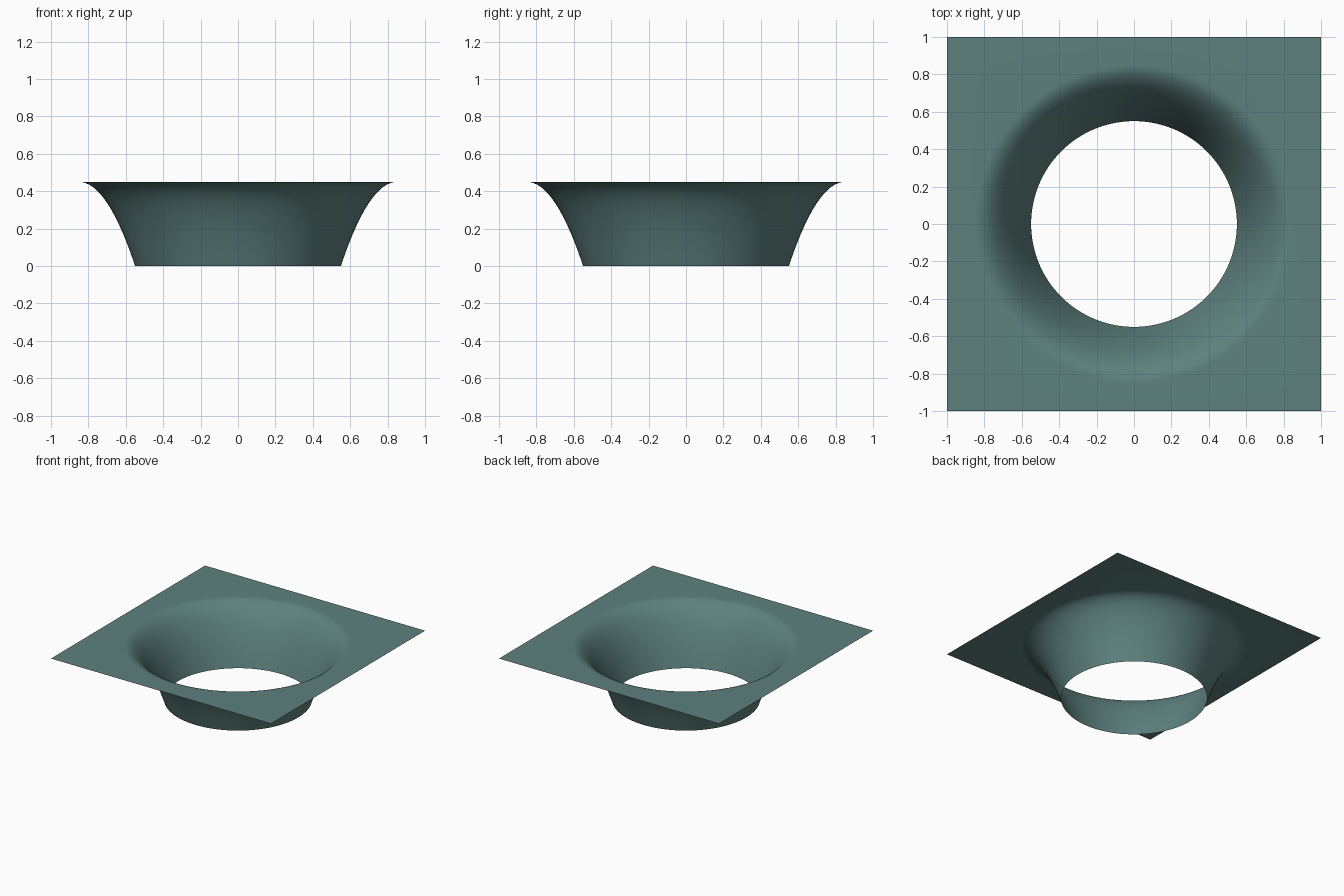
import bpy, bmesh, math

if "Cube" in bpy.data.objects:
    bpy.data.objects.remove(bpy.data.objects["Cube"])

SEGMENTS = 128      # divisible by 8 so the square corners are hit exactly
STEPS = 24
R_HOLE, R_RIM, HEIGHT = 0.55, 0.85, 0.45

bm = bmesh.new()


def ring(radius_at, z):
    """One loop of vertices, radius given as a function of angle."""
    verts = []
    for i in range(SEGMENTS):
        a = 2 * math.pi * i / SEGMENTS
        r = radius_at(a)
        verts.append(bm.verts.new((r * math.cos(a), r * math.sin(a), z)))
    return verts


# flared throat: parabola that meets the flat sheet tangentially
rings = []
for k in range(STEPS + 1):
    t = k / STEPS
    r = R_HOLE + (R_RIM - R_HOLE) * t
    rings.append(ring(lambda a, r=r: r, HEIGHT * (2 * t - t * t)))

# square outer edge of the sheet
rings.append(ring(lambda a: 1 / max(abs(math.cos(a)), abs(math.sin(a))), HEIGHT))

# skin between neighbouring loops, facing up
for inner, outer in zip(rings, rings[1:]):
    for i in range(SEGMENTS):
        j = (i + 1) % SEGMENTS
        face = bm.faces.new((inner[i], outer[i], outer[j], inner[j]))
        face.smooth = True

mesh = bpy.data.meshes.new("flared_sheet")
bm.to_mesh(mesh)
bm.free()

# single muted teal colour
mat = bpy.data.materials.new("muted teal")
mat.diffuse_color = (0.11, 0.22, 0.21, 1)
mat.use_nodes = True
mat.node_tree.nodes["Principled BSDF"].inputs["Base Color"].default_value = mat.diffuse_color
mesh.materials.append(mat)

sheet = bpy.data.objects.new("flared_sheet", mesh)
bpy.context.collection.objects.link(sheet)
